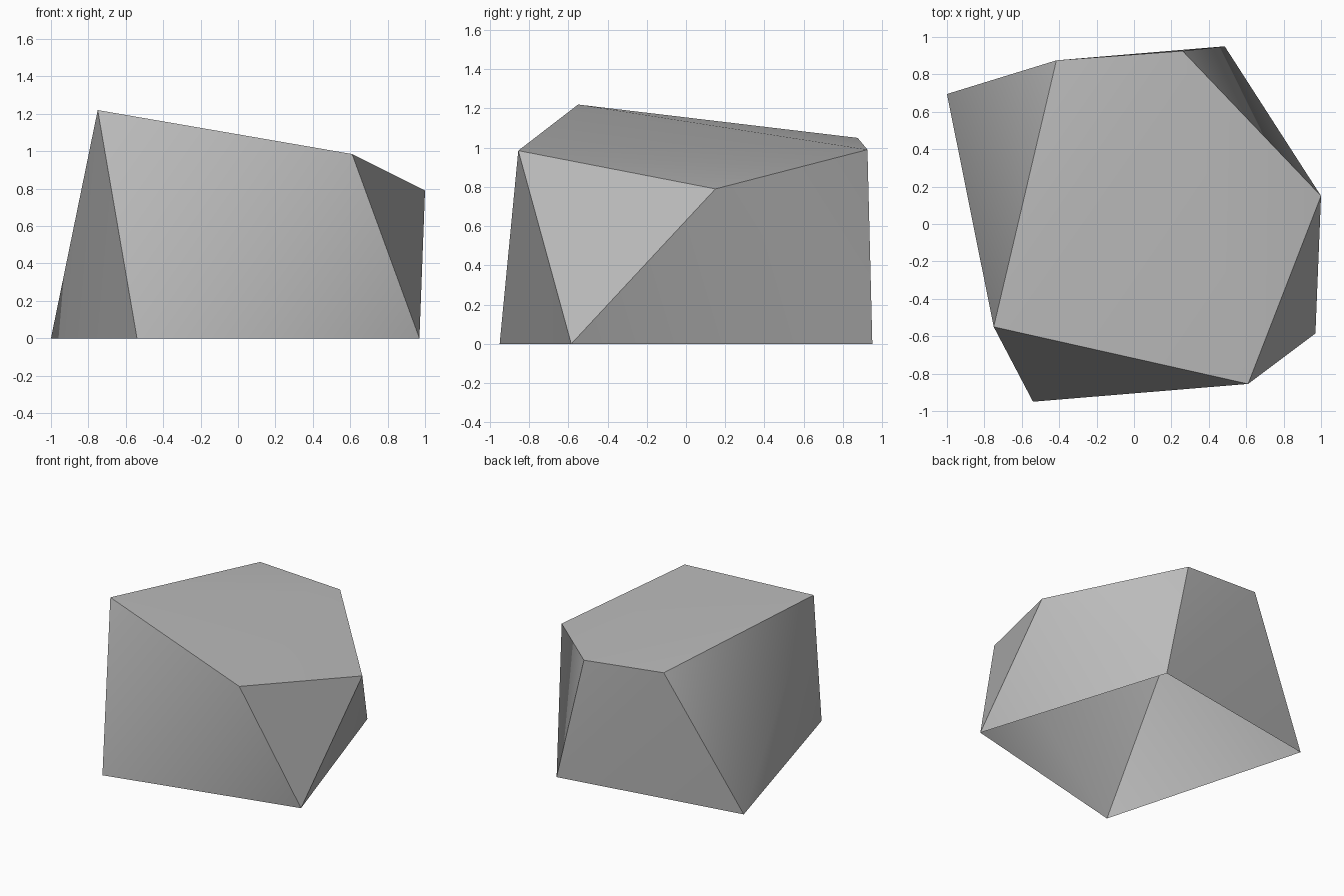
import bpy
import bmesh

cube = bpy.data.objects.get("Cube")
if cube:
    bpy.data.objects.remove(cube, do_unlink=True)

# Plain stone grey
stone = bpy.data.materials.new("stone_grey")
stone.use_nodes = True
grey = (0.5, 0.5, 0.5, 1)
stone.diffuse_color = grey
bsdf = stone.node_tree.nodes["Principled BSDF"]
bsdf.inputs["Base Color"].default_value = grey
bsdf.inputs["Roughness"].default_value = 0.9

# Rock corners: capitals are the upper rim, small letters the ground rim
corners = {
    "A": (-0.75, -0.55, 1.22),
    "B": (0.61, -0.855, 0.985),
    "C": (1.0, 0.15, 0.79),
    "D": (0.26, 0.925, 0.99),
    "E": (-0.415, 0.875, 1.05),
    "a": (-1.0, 0.695, 0),
    "b": (-0.54, -0.95, 0),
    "c": (0.97, -0.585, 0),
    "d": (0.485, 0.95, 0),
}

# Each facet is a group of triangles shaded smoothly together; the underside is open
facets = {
    "top": ["ABD", "ADE", "BCD"],
    "front": ["bcB", "bBA"],
    "corner_chip": ["cCB"],
    "right": ["cdC", "dDC"],
    "back": ["daE", "dED"],
    "left": ["abA", "aAE"],
}

bm = bmesh.new()
verts = {name: bm.verts.new(co) for name, co in corners.items()}
group = {}
for facet, triangles in facets.items():
    for tri in triangles:
        face = bm.faces.new([verts[k] for k in tri])
        face.smooth = True
        group[face] = facet

# Crisp edges only where two facets meet
for edge in bm.edges:
    edge.smooth = len({group[f] for f in edge.link_faces}) == 1
bmesh.ops.recalc_face_normals(bm, faces=bm.faces[:])
if next(f for f in bm.faces if group[f] == "top").normal.z < 0:
    bmesh.ops.reverse_faces(bm, faces=bm.faces[:])

mesh = bpy.data.meshes.new("rock")
bm.to_mesh(mesh)
bm.free()
mesh.materials.append(stone)
rock = bpy.data.objects.new("rock", mesh)
bpy.context.collection.objects.link(rock)
